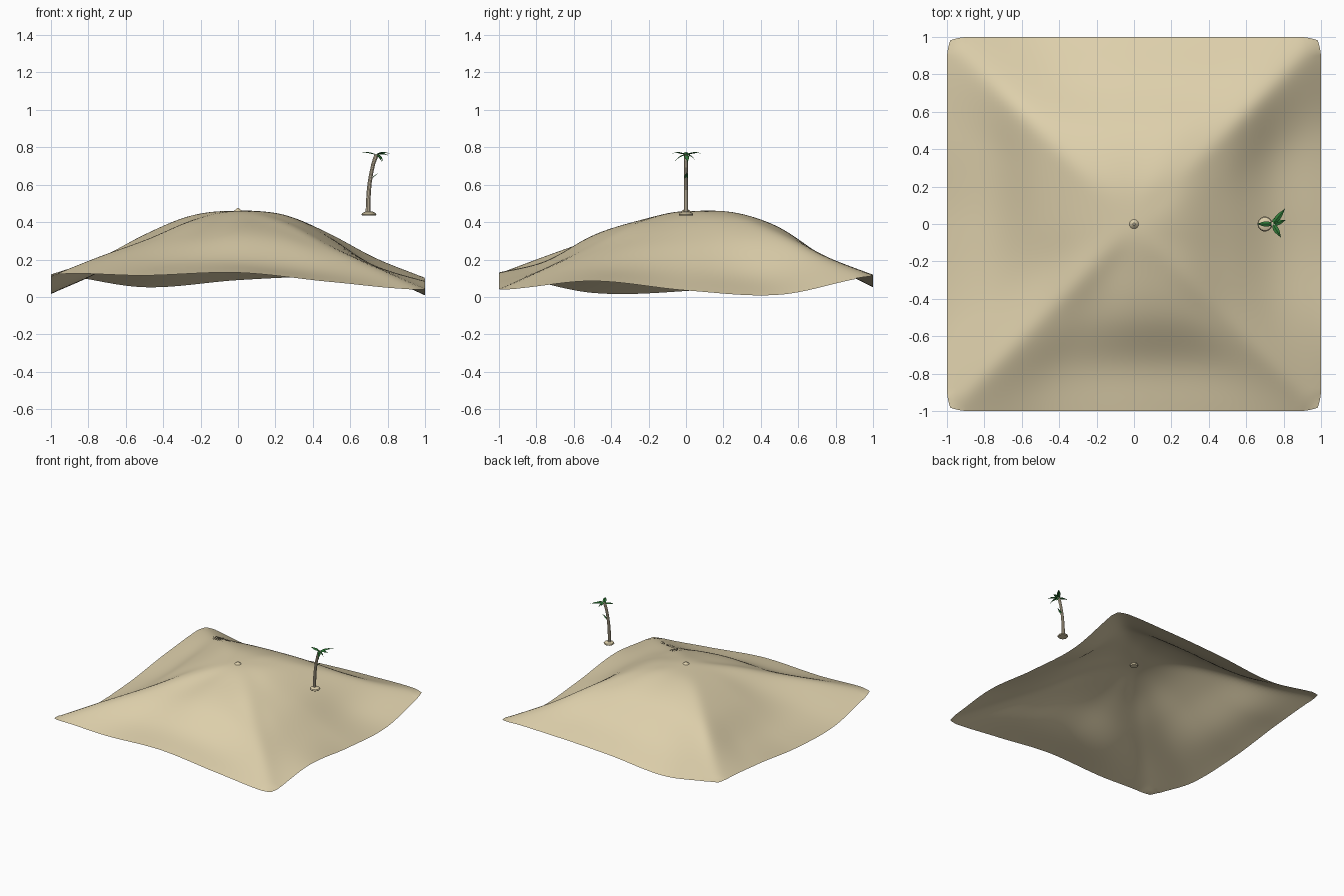
import bpy, bmesh, math
from mathutils import Vector

if "Cube" in bpy.data.objects:
    bpy.data.objects.remove(bpy.data.objects["Cube"])


def material(name, rgb):
    m = bpy.data.materials.new(name)
    m.diffuse_color = (*rgb, 1)
    m.use_nodes = True
    m.node_tree.nodes["Principled BSDF"].inputs["Base Color"].default_value = m.diffuse_color
    return m


SAND = material("sand", (0.73, 0.63, 0.41))
BARK = material("pale_bark", (0.70, 0.60, 0.43))
GREEN = material("leaf_green", (0.03, 0.20, 0.04))


def make(name, verts, faces, mat, smooth=True):
    me = bpy.data.meshes.new(name)
    me.from_pydata(verts, [], faces)
    me.materials.append(mat)
    bm = bmesh.new()
    bm.from_mesh(me)
    bmesh.ops.recalc_face_normals(bm, faces=bm.faces)
    bm.to_mesh(me)
    bm.free()
    for p in me.polygons:
        p.use_smooth = smooth
    ob = bpy.data.objects.new(name, me)
    bpy.context.collection.objects.link(ob)
    return ob


def spline(a, b, c, d, t):
    return b + 0.5 * t * (c - a + t * (2*a - 5*b + 4*c - d + t * (3*(b - c) + d - a)))


# Sand hill: square rings of heights, counter-clockwise from the front left corner
RINGS = [
    [0.41, 0.40, 0.41, 0.405, 0.40, 0.41, 0.43, 0.44,
     0.44, 0.455, 0.45, 0.45, 0.44, 0.43, 0.42, 0.41],
    [0.31, 0.31, 0.33, 0.31, 0.27, 0.29, 0.31, 0.32,
     0.34, 0.37, 0.37, 0.36, 0.34, 0.32, 0.30, 0.28],
    [0.22, 0.19, 0.19, 0.16, 0.155, 0.16, 0.15, 0.13,
     0.21, 0.21, 0.20, 0.18, 0.21, 0.16, 0.13, 0.14],
    [0.12, 0.115, 0.13, 0.08, 0.04, 0.085, 0.035, 0.012,
     0.11, 0.112, 0.09, 0.052, 0.12, 0.09, 0.032, 0.022]]
TOP = 0.46


def height(x, y):
    r = max(abs(x), abs(y))
    if r < 1e-6:
        return TOP
    u, v = x / r, y / r
    if v <= -0.99999:
        p = (u + 1) * 2
    elif u >= 0.99999:
        p = 4 + (v + 1) * 2
    elif v >= 0.99999:
        p = 8 + (1 - u) * 2
    else:
        p = 12 + (1 - v) * 2
    i = int(p)
    h = [spline(*(ring[(i + k) % 16] for k in (-1, 0, 1, 2)), p - i) for ring in RINGS]
    h = [h[0], TOP] + h + [2 * h[3] - h[2]]
    j = min(int(r * 4), 3)
    return spline(*h[j:j + 4], r * 4 - j)


N = 80
axis = [-1 + 2 * i / N for i in range(N + 1)]
H = [[height(x, y) for x in axis] for y in axis]
for _ in range(8):      # soften the ridges
    G = [row[:] for row in H]
    for j in range(1, N):
        for i in range(1, N):
            G[j][i] = 0.5 * H[j][i] + 0.125 * (H[j-1][i] + H[j+1][i] + H[j][i-1] + H[j][i+1])
    H = G


def pull(a):            # rounds the corners in plan
    return 1 - 0.018 * (max(0, abs(a) - 0.9) / 0.1) ** 2


verts = [(x * (pull(y) if abs(x) > 0.9 else 1), y * (pull(x) if abs(y) > 0.9 else 1), H[j][i])
         for j, y in enumerate(axis) for i, x in enumerate(axis)]
W = N + 1
faces = [(j*W + i, j*W + i + 1, (j+1)*W + i + 1, (j+1)*W + i) for j in range(N) for i in range(N)]
make("sand_hill", verts, faces, SAND)


def tube(name, rings, mat, n=10):
    """Closed stack of rings given as (x, y, z, radius)."""
    vs = [(x + r * math.cos(2*math.pi*k/n), y + r * math.sin(2*math.pi*k/n), z)
          for x, y, z, r in rings for k in range(n)]
    fs = [(a*n + k, a*n + (k+1) % n, (a+1)*n + (k+1) % n, (a+1)*n + k)
          for a in range(len(rings) - 1) for k in range(n)]
    fs += [tuple(range(n))[::-1], tuple(range(len(vs) - n, len(vs)))]
    ob = make(name, vs, fs, mat)
    bpy.ops.object.select_all(action='DESELECT')
    bpy.context.view_layer.objects.active = ob
    ob.select_set(True)
    bpy.ops.object.shade_smooth_by_angle()
    return ob


# Small mound with a knob on the hilltop
tube("hilltop_mound", [(0, 0, 0.44, 0.027), (0, 0, 0.45, 0.03), (0, 0, 0.46, 0.024),
                       (0, 0, 0.467, 0.012), (0, 0, 0.475, 0.006)], SAND, 14)

# Palm mound and bent trunk
tube("palm_mound", [(0.7, 0, 0.435, 0.036), (0.7, 0, 0.44, 0.04), (0.7, 0, 0.448, 0.036),
                    (0.7, 0, 0.456, 0.02)], SAND, 14)
tube("palm_trunk", [(0.695, 0, 0.445, 0.013), (0.696, 0, 0.50, 0.012), (0.699, 0, 0.56, 0.0115),
                    (0.704, 0, 0.61, 0.011), (0.712, 0, 0.66, 0.0105), (0.723, 0, 0.71, 0.0105),
                    (0.735, 0, 0.745, 0.012), (0.742, 0, 0.762, 0.012)], BARK)


def leaf(name, start, end, lift, width):
    """Folded, arched blade from start to end."""
    a, b = Vector(start), Vector(end)
    side = (b - a).cross(Vector((0, 0, 1))).normalized()
    vs, n = [], 6
    for i in range(n + 1):
        t = i / n
        c = a.lerp(b, t) + Vector((0, 0, lift * 4 * t * (1 - t)))
        w = width * (0.15 + math.sin(math.pi * t ** 0.8)) * (1 - 0.9 * t ** 4)
        drop = Vector((0, 0, -0.4 * w))
        vs += [c - side * w + drop, c, c + side * w + drop]
    fs = [(3*i + k, 3*i + k + 1, 3*i + k + 4, 3*i + k + 3) for i in range(n) for k in (0, 1)]
    make(name, vs, fs, GREEN, False)


# Crown of leaves and one shoot low on the trunk
CROWN = (0.742, 0, 0.76)
for i, (tip, lift, width) in enumerate([
        ((0.655, 0.0, 0.772), 0.008, 0.013),
        ((0.81, 0.085, 0.765), 0.012, 0.013),
        ((0.787, -0.075, 0.765), 0.012, 0.013),
        ((0.81, 0.02, 0.752), 0.012, 0.013),
        ((0.765, 0.045, 0.735), 0.012, 0.010),
        ((0.775, -0.06, 0.725), 0.012, 0.010),
        ((0.77, 0.01, 0.718), 0.012, 0.012)]):
    leaf(f"palm_leaf_{i + 1}", CROWN, tip, lift, width)
leaf("trunk_shoot", (0.708, 0, 0.63), (0.755, 0.004, 0.665), 0.003, 0.009)
